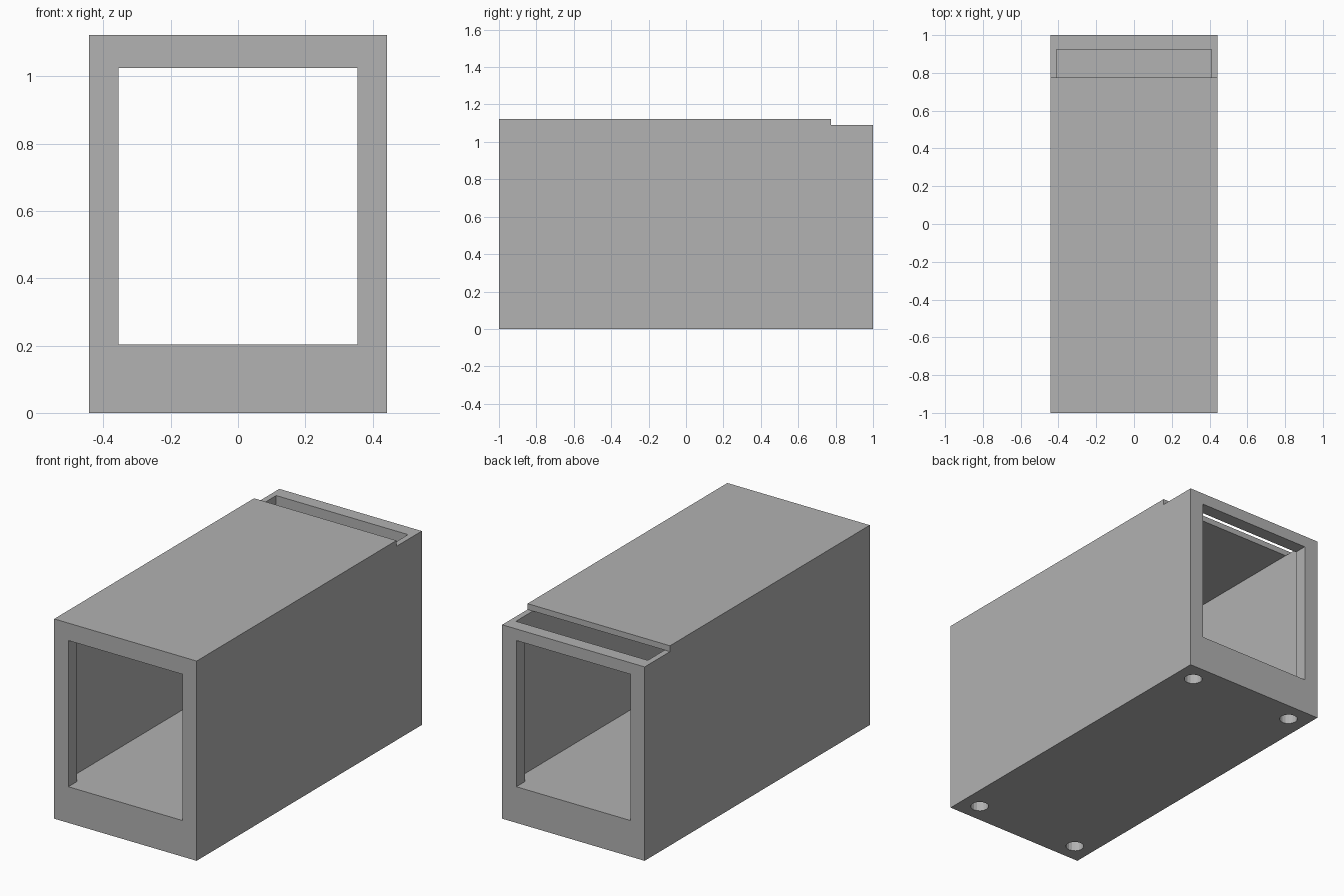
import bpy
import bmesh
from mathutils import Matrix

if "Cube" in bpy.data.objects:
    bpy.data.objects.remove(bpy.data.objects["Cube"])

# Main dimensions
HALF_W, HALF_L, HEIGHT = 0.443, 1.0, 1.123
WALL = 0.033
FLOOR = 0.203
CAVITY_W, CAVITY_L = HALF_W - WALL, 0.925
CEILING = HEIGHT - WALL
STEP_Y = 0.775
WINDOW_W, WINDOW_TOP = 0.355, 1.025
HOLE_R, HOLE_DEPTH, HOLE_INSET = 0.048, 0.1, 0.11

grey = bpy.data.materials.new("plain grey")
grey.use_nodes = True
grey.diffuse_color = (0.445, 0.445, 0.445, 1)
grey.node_tree.nodes["Principled BSDF"].inputs["Base Color"].default_value = grey.diffuse_color


def add_object(name, bm):
    bmesh.ops.recalc_face_normals(bm, faces=bm.faces[:])
    mesh = bpy.data.meshes.new(name)
    bm.to_mesh(mesh)
    bm.free()
    mesh.materials.append(grey)
    obj = bpy.data.objects.new(name, mesh)
    bpy.context.collection.objects.link(obj)
    return obj


def prism(name, profile, half_width):
    """Extrude a side profile of (y, z) points across x."""
    bm = bmesh.new()
    face = bm.faces.new([bm.verts.new((-half_width, y, z)) for y, z in profile])
    new = bmesh.ops.extrude_face_region(bm, geom=[face])["geom"]
    verts = [v for v in new if isinstance(v, bmesh.types.BMVert)]
    bmesh.ops.translate(bm, verts=verts, vec=(2 * half_width, 0, 0))
    return add_object(name, bm)


def cut(target, cutter):
    cutter.hide_render = True
    mod = target.modifiers.new("cut", "BOOLEAN")
    mod.operation = "DIFFERENCE"
    mod.solver = "EXACT"
    mod.object = cutter
    bpy.context.view_layer.objects.active = target
    bpy.ops.object.modifier_apply(modifier=mod.name)
    bpy.data.objects.remove(cutter)


# Outer shell with the lowered step at the back
shell = prism("tunnel_shell", [(-HALF_L, 0), (HALF_L, 0), (HALF_L, CEILING),
                               (STEP_Y, CEILING), (STEP_Y, HEIGHT), (-HALF_L, HEIGHT)], HALF_W)

# Inner cavity, rising through the step as an open slot
cut(shell, prism("cavity_cutter", [(-CAVITY_L, FLOOR), (CAVITY_L, FLOOR), (CAVITY_L, 1.3),
                                   (STEP_Y, 1.3), (STEP_Y, CEILING), (-CAVITY_L, CEILING)], CAVITY_W))

# End windows, leaving a lip around each end
cut(shell, prism("window_cutter", [(-1.2, FLOOR), (1.2, FLOOR),
                                   (1.2, WINDOW_TOP), (-1.2, WINDOW_TOP)], WINDOW_W))

# Round blind holes under the corners
bm = bmesh.new()
for sx in (-1, 1):
    for sy in (-1, 1):
        place = Matrix.Translation((sx * (HALF_W - HOLE_INSET), sy * (HALF_L - HOLE_INSET), 0))
        bmesh.ops.create_cone(bm, cap_ends=True, segments=16, radius1=HOLE_R, radius2=HOLE_R,
                              depth=2 * HOLE_DEPTH, matrix=place)
cut(shell, add_object("hole_cutter", bm))
